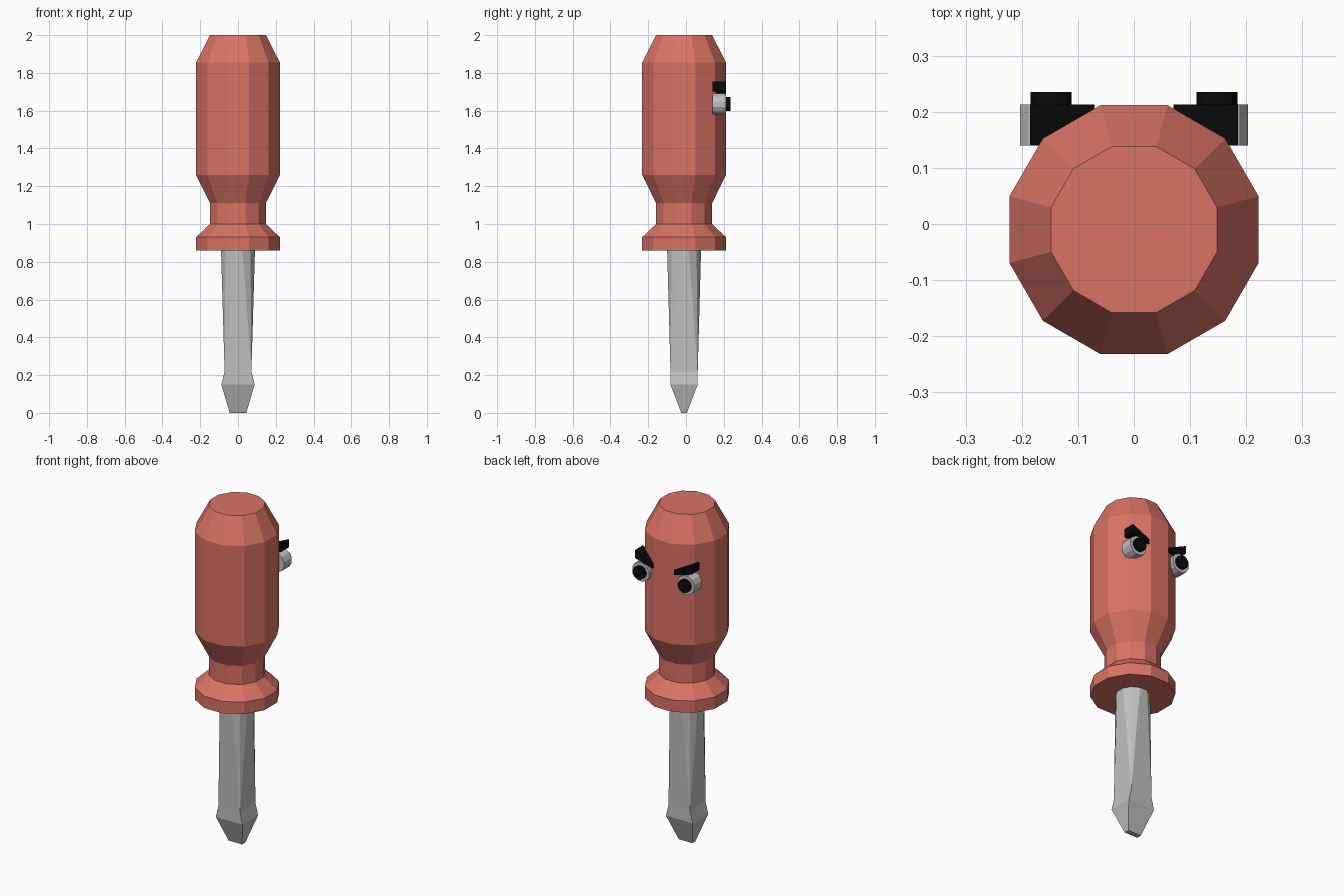
import bpy, bmesh, math

if "Cube" in bpy.data.objects:
    bpy.data.objects.remove(bpy.data.objects["Cube"])

CY = -0.01  # handle and blade axis in y


def material(name, r, g, b):
    m = bpy.data.materials.new(name)
    m.diffuse_color = (r, g, b, 1)
    m.use_nodes = True
    m.node_tree.nodes["Principled BSDF"].inputs["Base Color"].default_value = m.diffuse_color
    return m


RED = material("red plastic", 0.70, 0.17, 0.13)
GREY = material("grey metal", 0.53, 0.53, 0.53)
BLACK = material("black", 0.003, 0.003, 0.003)


def loft(name, rings, mat):
    """Skin a list of equal-length rings and cap both ends."""
    bm = bmesh.new()
    loops = [[bm.verts.new(p) for p in ring] for ring in rings]
    n = len(loops[0])
    for a, b in zip(loops, loops[1:]):
        for i in range(n):
            j = (i + 1) % n
            bm.faces.new((a[i], a[j], b[j], b[i]))
    bm.faces.new(loops[0][::-1])
    bm.faces.new(loops[-1])
    bmesh.ops.remove_doubles(bm, verts=bm.verts[:], dist=0.0005)
    bmesh.ops.recalc_face_normals(bm, faces=bm.faces[:])
    me = bpy.data.meshes.new(name)
    bm.to_mesh(me)
    bm.free()
    me.materials.append(mat)
    ob = bpy.data.objects.new(name, me)
    bpy.context.collection.objects.link(ob)
    return ob


ANGLES = [math.radians(15 + 30 * i) for i in range(12)]


def circle_z(apothem, z):
    r = apothem / math.cos(math.radians(15))
    return [(r * math.cos(a), CY + r * math.sin(a), z) for a in ANGLES]


def rect_z(hx, hy, z):
    # twelve points gathered three to a corner, so round blends into square
    return [(math.copysign(hx, math.cos(a0)), CY + math.copysign(hy, math.sin(a0)), z)
            for a0 in (math.radians(45 + 90 * (i // 3)) for i in range(12))]


def circle_y(x, z, r, y):
    return [(x + r * math.cos(a), y, z + r * math.sin(a)) for a in ANGLES]


# Handle: twelve-sided turned profile
profile = [(0.222, 0.86), (0.222, 0.93), (0.148, 1.0), (0.148, 1.11),
           (0.222, 1.26), (0.222, 1.855), (0.148, 2.0)]
loft("handle", [circle_z(r, z) for r, z in profile], RED)

# Blade: round at the handle, square shaft, flared flat tip
loft("blade", [rect_z(0.044, 0.015, 0), rect_z(0.088, 0.072, 0.15),
               rect_z(0.071, 0.072, 0.22), circle_z(0.09, 0.87)], GREY)

# Face on the back: eyes, pupils and slanted brows
for side, s in (("left", -1), ("right", 1)):
    ex, ez = s * 0.148, 1.635
    loft(side + "_eye", [circle_y(ex, ez, 0.057, y) for y in (0.14, 0.213)], GREY)
    loft(side + "_pupil", [circle_y(ex, ez, 0.038, y) for y in (0.2, 0.235)], BLACK)
    brow = [(0.07, 1.675), (0.185, 1.707), (0.185, 1.755), (0.07, 1.703)]
    loft(side + "_brow", [[(s * x, y, z) for x, z in brow] for y in (0.14, 0.213)], BLACK)
